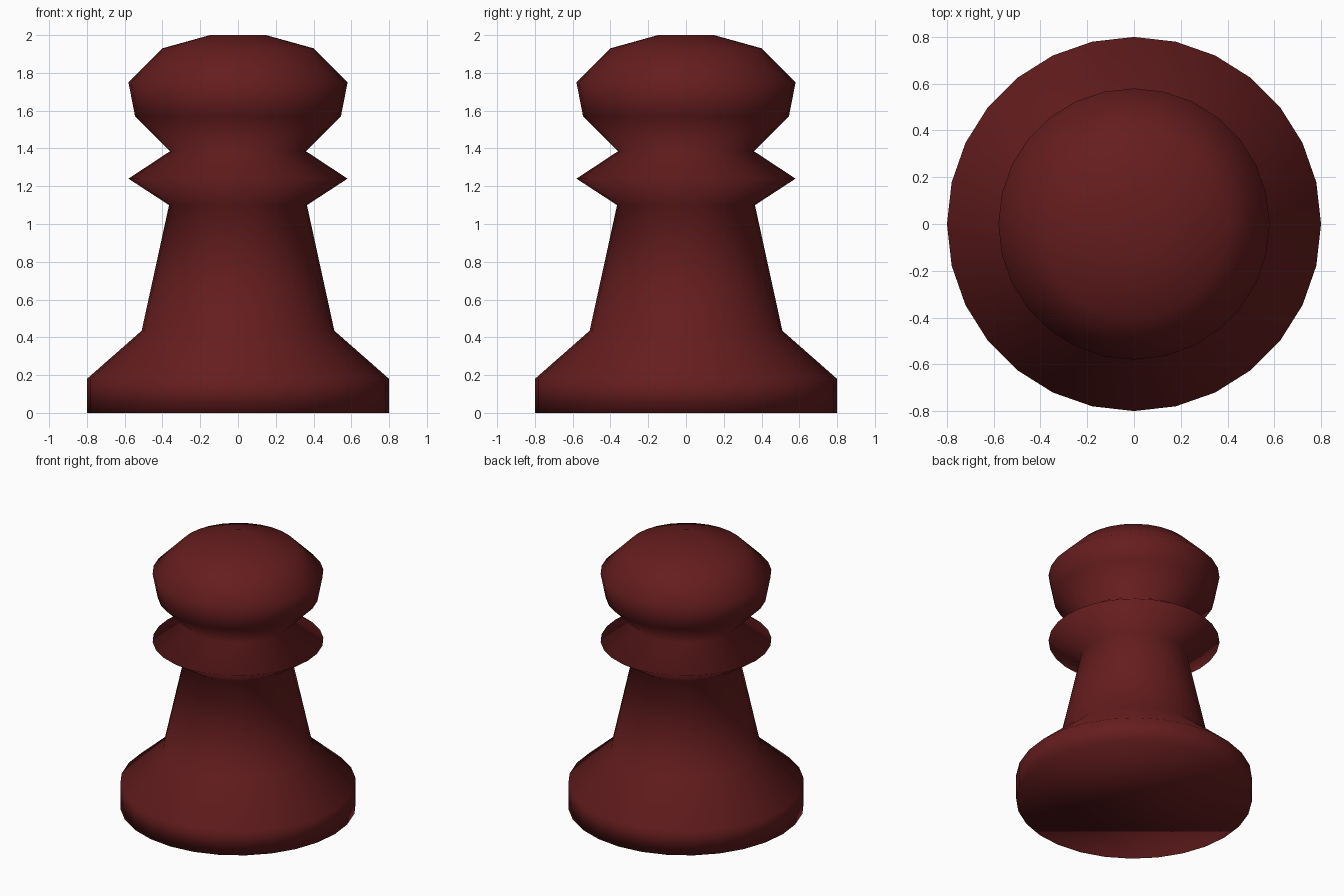
import bpy, bmesh
from math import cos, sin, tau

if "Cube" in bpy.data.objects:
    bpy.data.objects.remove(bpy.data.objects["Cube"])

SIDES = 28

# Silhouette from the foot up to the flat crown: (radius, height)
PROFILE = [(0.8, 0), (0.8, 0.18), (0.51, 0.435),          # base
           (0.365, 1.1), (0.58, 1.24), (0.36, 1.385),     # stem and collar
           (0.545, 1.57), (0.58, 1.75), (0.4, 1.93), (0.148, 2.0)]  # head

bm = bmesh.new()
rings = [[bm.verts.new((r * cos(tau * i / SIDES), r * sin(tau * i / SIDES), z))
          for i in range(SIDES)] for r, z in PROFILE]

# Walls between neighbouring rings
for low, high in zip(rings, rings[1:]):
    for i in range(SIDES):
        j = (i + 1) % SIDES
        bm.faces.new((low[i], low[j], high[j], high[i]))

# Underside and crown
bm.faces.new(rings[0][::-1])
bm.faces.new(rings[-1])
for face in bm.faces:
    face.smooth = True

mesh = bpy.data.meshes.new("pawn")
bm.to_mesh(mesh)
bm.free()
pawn = bpy.data.objects.new("pawn", mesh)
bpy.context.collection.objects.link(pawn)

# Dark red finish
red = bpy.data.materials.new("dark_red")
red.diffuse_color = (0.13, 0.012, 0.013, 1)
red.use_nodes = True
red.node_tree.nodes["Principled BSDF"].inputs["Base Color"].default_value = red.diffuse_color
mesh.materials.append(red)
